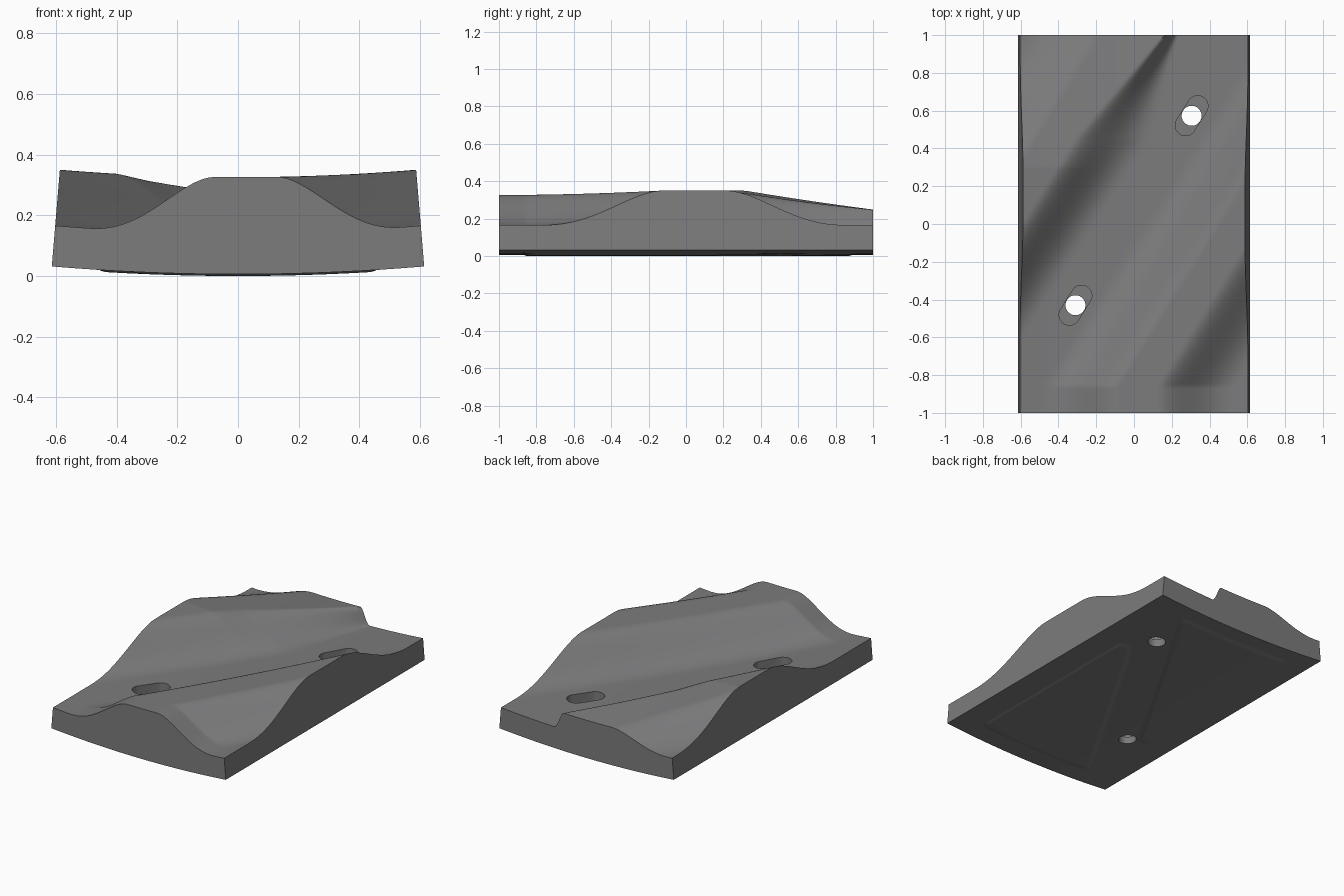
import bpy, bmesh, math
from mathutils import Vector

cube = bpy.data.objects.get("Cube")
if cube:
    bpy.data.objects.remove(cube, do_unlink=True)

grey = bpy.data.materials.new("dark_grey")
grey.use_nodes = True
COLOUR = (0.2, 0.2, 0.205, 1)
grey.diffuse_color = COLOUR
grey.node_tree.nodes["Principled BSDF"].inputs["Base Color"].default_value = COLOUR

RADIUS = 7.4          # the plate is bent about an axis along y
HALF_W = 0.615
NX, NY = 110, 180
SLANT = 0.65          # sideways run of the ridges per unit of y
VALLEY, CREST = 0.135, 0.32


def clamp(t):
    return max(0.0, min(1.0, t))


def rise(t):
    """Flank curve from valley (0) to crest (1)."""
    t = clamp(t) ** 1.25
    return t * t * (3 - 2 * t)


def top_height(x, y):
    """Two slanted ridges; the second sinks and steepens towards the back."""
    u = x - SLANT * max(y, -0.86)
    first = rise(1 - (abs(u - 0.585) - 0.105) / 0.43)
    t = clamp((y - 0.45) / 0.55)
    foot, edge = -0.2 - 0.215 * t, -0.62 + 0.14 * t
    second = min(rise((foot - u) / (foot - edge)), rise((u + 1.27) / 0.44))
    sink = 1 - 0.43 * clamp((y - 0.3) / 0.7)
    return VALLEY + (CREST - VALLEY) * max(first, second * sink)


# Raised underside pads, counter-clockwise corners
PAD = [Vector(p) for p in ((0.46, -0.87), (0.46, 0.44), (0.38, 0.44), (-0.38, -0.87))]
PADS = [PAD, [Vector((-p.x, 0.02 - p.y)) for p in PAD]]


def pad_depth(x, y):
    best = -1
    for pad in PADS:
        total = 0
        for a, b in zip(pad, pad[1:] + pad[:1]):
            d = (b - a).normalized()
            outside = (x - a.x) * d.y - (y - a.y) * d.x
            total += math.exp(min(outside / 0.02, 60))
        best = max(best, -0.02 * math.log(total))
    return 0.006 * clamp(best / 0.02)


def bend(x, y, h):
    a = x / RADIUS
    return ((RADIUS - h) * math.sin(a), y,
            0.006 + RADIUS - (RADIUS - h) * math.cos(a))


def add_object(name, bm):
    bmesh.ops.recalc_face_normals(bm, faces=bm.faces[:])
    mesh = bpy.data.meshes.new(name)
    bm.to_mesh(mesh)
    bm.free()
    mesh.materials.append(grey)
    obj = bpy.data.objects.new(name, mesh)
    bpy.context.collection.objects.link(obj)
    return obj


# Curved plate: sculpted top sheet, underside sheet, and walls between
bm = bmesh.new()
top, under = [], []
for j in range(NY + 1):
    y = -1 + 2 * j / NY
    xs = [HALF_W * (2 * i / NX - 1) for i in range(NX + 1)]
    top.append([bm.verts.new(bend(x, y, top_height(x, y))) for x in xs])
    under.append([bm.verts.new(bend(x, y, -pad_depth(x, y))) for x in xs])
for sheet in (top, under):
    for r0, r1 in zip(sheet, sheet[1:]):
        for i in range(NX):
            bm.faces.new((r0[i], r0[i + 1], r1[i + 1], r1[i]))


def rim(sheet):
    return (sheet[0][:-1] + [r[-1] for r in sheet[:-1]]
            + sheet[-1][:0:-1] + [r[0] for r in sheet[:0:-1]])


ra, rb = rim(top), rim(under)
for k in range(len(ra)):
    n = (k + 1) % len(ra)
    bm.faces.new((ra[k], ra[n], rb[n], rb[k]))
plate = add_object("ridged_plate", bm)


# Slots with a round bolt hole through the floor
def prism(name, outline, z0, z1):
    bm = bmesh.new()
    face = bm.faces.new([bm.verts.new((x, y, z0)) for x, y in outline])
    out = bmesh.ops.extrude_face_region(bm, geom=[face])
    verts = [v for v in out["geom"] if isinstance(v, bmesh.types.BMVert)]
    bmesh.ops.translate(bm, verts=verts, vec=(0, 0, z1 - z0))
    return add_object(name, bm)


def capsule(cx, cy, reach, radius, n=32):
    d = Vector((0.53, 0.85))
    pts = []
    for k in range(n):
        a = 2 * math.pi * (k + 0.5) / n
        p = Vector((math.cos(a), math.sin(a)))
        side = 1 if p.dot(d) > 0 else -1
        q = Vector((cx, cy)) + d * reach * side + p * radius
        pts.append((q.x, q.y))
    return pts


cutters = []
for side, cx, cy in (("left", 0.305, 0.573), ("right", -0.31, -0.43)):
    cutters.append(prism(side + "_slot_cutter", capsule(cx, cy, 0.06, 0.055), 0.06, 0.6))
    cutters.append(prism(side + "_hole_cutter", capsule(cx, cy, 0, 0.053), -0.2, 0.5))
for cutter in cutters:
    cutter.hide_render = True
    mod = plate.modifiers.new(cutter.name, "BOOLEAN")
    mod.operation = "DIFFERENCE"
    mod.solver = "EXACT"
    mod.object = cutter

bpy.context.view_layer.objects.active = plate
plate.select_set(True)
for mod in list(plate.modifiers):
    bpy.ops.object.modifier_apply(modifier=mod.name)
for cutter in cutters:
    bpy.data.objects.remove(cutter, do_unlink=True)
bpy.ops.object.shade_smooth_by_angle(angle=math.radians(35))
